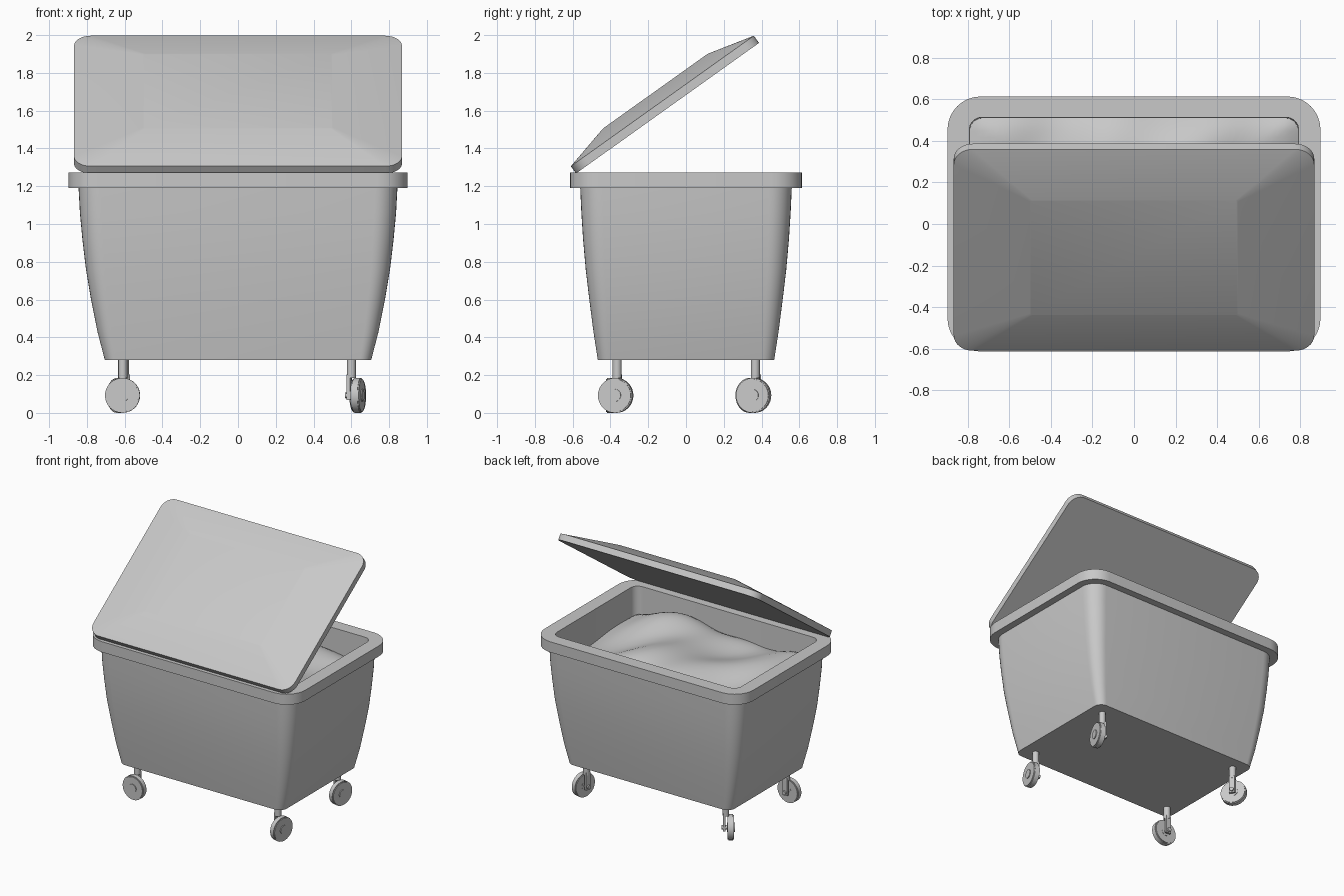
import bpy, bmesh, math
from mathutils import Matrix, Vector

if "Cube" in bpy.data.objects:
    bpy.data.objects.remove(bpy.data.objects["Cube"])

grey = bpy.data.materials.new("light grey")
grey.diffuse_color = (0.58, 0.58, 0.58, 1)
grey.use_nodes = True
grey.node_tree.nodes["Principled BSDF"].inputs["Base Color"].default_value = grey.diffuse_color


def finish(name, bm, matrix=None, recalc=True, angle=32):
    if recalc:
        bmesh.ops.recalc_face_normals(bm, faces=bm.faces[:])
    me = bpy.data.meshes.new(name)
    bm.to_mesh(me)
    bm.free()
    me.materials.append(grey)
    ob = bpy.data.objects.new(name, me)
    bpy.context.collection.objects.link(ob)
    if matrix is not None:
        ob.matrix_world = matrix
    bpy.ops.object.select_all(action='DESELECT')
    ob.select_set(True)
    bpy.context.view_layer.objects.active = ob
    bpy.ops.object.shade_smooth_by_angle(angle=math.radians(angle))
    return ob


def ring(bm, hx, hy, r, z, n=8):
    """Rounded rectangle of half sizes hx, hy and corner radius r."""
    out = []
    for q, (sx, sy) in enumerate([(1, 1), (-1, 1), (-1, -1), (1, -1)]):
        for i in range(n + 1):
            a = math.pi / 2 * (q + i / n)
            out.append(bm.verts.new((sx * (hx - r) + r * math.cos(a),
                                     sy * (hy - r) + r * math.sin(a), z)))
    return out


def loft(rings, cap_start=True, cap_end=True):
    bm = bmesh.new()
    loops = [ring(bm, *r) for r in rings]
    for a, b in zip(loops, loops[1:]):
        for i in range(len(a)):
            j = (i + 1) % len(a)
            bm.faces.new((a[i], a[j], b[j], b[i]))
    if cap_start:
        bm.faces.new(loops[0][::-1])
    if cap_end:
        bm.faces.new(loops[-1])
    return bm


# Tub: curved flared wall, rim collar and inner wall
tub = [(0.705, 0.467, 0.06, 0.28), (0.744, 0.490, 0.075, 0.43),
       (0.778, 0.512, 0.09, 0.60), (0.805, 0.531, 0.10, 0.76),
       (0.824, 0.545, 0.11, 0.92), (0.837, 0.554, 0.115, 1.06),
       (0.844, 0.560, 0.12, 1.19),
       (0.898, 0.614, 0.16, 1.19), (0.898, 0.614, 0.16, 1.272),
       (0.793, 0.513, 0.06, 1.272), (0.788, 0.508, 0.06, 0.98)]
finish("tub", loft(tub, cap_end=False))

# Lid: flat underside, thin edge and a raised centre, propped open
lid = [(0.868, 0.595, 0.09, 0.0), (0.868, 0.595, 0.09, 0.047),
       (0.50, 0.340, 0.01, 0.111)]
finish("lid", loft(lid), Matrix.Translation((0, -0.098, 1.613))
       @ Matrix.Rotation(math.radians(35.5), 4, 'X'))

# Rubbish: lumpy surface filling the tub
bm = bmesh.new()
bmesh.ops.create_grid(bm, x_segments=48, y_segments=32, size=1)
for v in bm.verts:
    x, y = v.co.x * 0.792, v.co.y * 0.512
    edge = max(abs(v.co.x), abs(v.co.y)) ** 6
    z = (1.155 + 0.030 * math.sin(5.5 * x + 3 * y + 0.6)
         + 0.022 * math.sin(8 * y - 4 * x) + 0.012 * math.sin(13 * x - 7 * y)
         - 0.05 * edge - 0.05 * max(0, v.co.x) ** 3)
    v.co = (x, y, z)
finish("rubbish", bm, recalc=False, angle=60)


def cylinder(bm, radius, p, q, segs=32):
    p, q = Vector(p), Vector(q)
    d = q - p
    m = Matrix.Translation((p + q) / 2) @ d.to_track_quat('Z', 'Y').to_matrix().to_4x4()
    bmesh.ops.create_cone(bm, cap_ends=True, segments=segs, radius1=radius,
                          radius2=radius, depth=d.length, matrix=m)


# Castors: wheel sits on the local +x side of its stem, each swivelled freely
H = 0.0925
for name, x, y, swivel in [("front_right", 0.60, -0.365, -12),
                           ("back_right", 0.60, 0.367, -15),
                           ("front_left", -0.61, -0.365, -92),
                           ("back_left", -0.60, 0.367, 215)]:
    place = Matrix.Translation((x, y, 0)) @ Matrix.Rotation(math.radians(swivel), 4, 'Z')
    bm = bmesh.new()
    cylinder(bm, 0.024, (0, 0, 0.186), (0, 0, 0.285), 20)
    bmesh.ops.create_cube(bm, size=1, matrix=Matrix.Translation((-0.012, 0, 0.137))
                          @ Matrix.Diagonal((0.018, 0.042, 0.135, 1)))
    finish(name + "_stem", bm, place)
    bm = bmesh.new()
    cylinder(bm, H - 0.006, (0.012, 0, H), (0.058, 0, H))
    cylinder(bm, H, (0.018, 0, H), (0.052, 0, H))
    finish(name + "_wheel", bm, place)
    bm = bmesh.new()
    cylinder(bm, 0.033, (0.01, 0, H), (0.064, 0, H))
    cylinder(bm, 0.015, (-0.032, 0, H), (0.01, 0, H), 16)
    finish(name + "_hub", bm, place)
